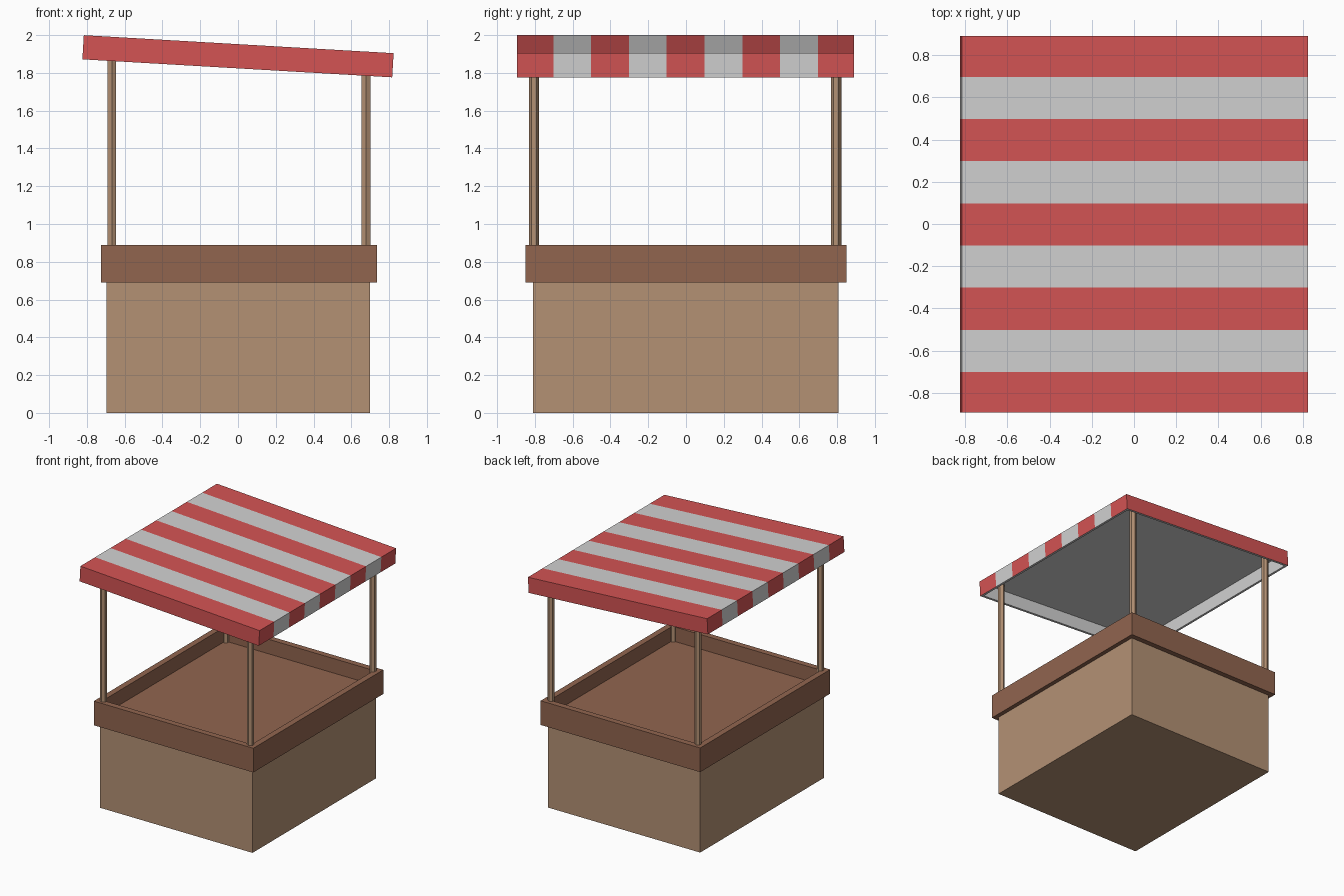
import bpy, bmesh, math
from mathutils import Vector, Matrix

if "Cube" in bpy.data.objects:
    bpy.data.objects.remove(bpy.data.objects["Cube"])


def srgb(r, g, b):
    lin = [((c / 255 + 0.055) / 1.055) ** 2.4 for c in (r, g, b)]
    return (*lin, 1.0)


def material(name, color):
    m = bpy.data.materials.new(name)
    m.diffuse_color = color
    m.use_nodes = True
    m.node_tree.nodes["Principled BSDF"].inputs["Base Color"].default_value = m.diffuse_color
    return m


RED = material("red cloth", srgb(212, 84, 84))
WHITE = material("white cloth", srgb(210, 210, 210))
LIGHT = material("light wood", srgb(180, 145, 116))
DARK = material("dark wood", srgb(145, 101, 79))


def add_object(name, bm, *mats):
    bmesh.ops.recalc_face_normals(bm, faces=bm.faces)
    mesh = bpy.data.meshes.new(name)
    bm.to_mesh(mesh)
    bm.free()
    for m in mats:
        mesh.materials.append(m)
    ob = bpy.data.objects.new(name, mesh)
    bpy.context.collection.objects.link(ob)
    return ob


def box(name, lo, hi, mat):
    lo, hi = Vector(lo), Vector(hi)
    bm = bmesh.new()
    bmesh.ops.create_cube(bm, size=1, matrix=Matrix.Translation((lo + hi) / 2)
                          @ Matrix.Diagonal((*(hi - lo), 1)))
    return add_object(name, bm, mat)


# Counter body
box("counter_body", (-0.695, -0.81, 0), (0.70, 0.807, 0.70), LIGHT)

# Display tray: four boards around a sunken floor
X0, X1, Y, Z0, Z1, T = -0.725, 0.735, 0.85, 0.69, 0.89, 0.05
box("tray_floor", (X0 + 0.02, -Y + 0.02, Z0), (X1 - 0.02, Y - 0.02, 0.77), DARK)
box("tray_front_board", (X0, -Y, Z0), (X1, -Y + T, Z1), DARK)
box("tray_back_board", (X0, Y - T, Z0), (X1, Y, Z1), DARK)
box("tray_left_board", (X0, -Y + T, Z0), (X0 + T, Y - T, Z1), DARK)
box("tray_right_board", (X1 - T, -Y + T, Z0), (X1, Y - T, Z1), DARK)

# Awning: open-bottomed tilted shell, striped outside and white inside
TILT, LENGTH, HEIGHT, MID_Z = 0.058, 1.643, 0.128, 1.888
bm = bmesh.new()
bmesh.ops.create_cube(bm, size=1, matrix=Matrix.Diagonal((LENGTH, 1.785, HEIGHT, 1)))
bottom = [f for f in bm.faces if f.normal.z < -0.9]
bmesh.ops.delete(bm, geom=bottom, context='FACES_ONLY')
for i in range(8):
    bmesh.ops.bisect_plane(bm, geom=bm.verts[:] + bm.edges[:] + bm.faces[:],
                           plane_co=(0, -0.7 + 0.2 * i, 0), plane_no=(0, 1, 0))
for f in bm.faces:
    stripe = min(8, max(0, math.floor((f.calc_center_median().y + 0.9) / 0.2)))
    f.material_index = stripe % 2
    if f.normal.z < 0.5 and f.normal.dot(f.calc_center_median()) < 0:
        f.normal_flip()
awning = add_object("awning", bm, RED, WHITE)
awning.location = (0, -0.002, MID_Z)
awning.rotation_euler.y = TILT
shell = awning.modifiers.new("thickness", 'SOLIDIFY')
shell.thickness = 0.02
shell.offset = -1
shell.use_even_offset = True
shell.material_offset = 1
shell.material_offset_rim = 1

# Six-sided corner posts, reaching from the tray up into the awning
for side, x in (("left", -0.668), ("right", 0.678)):
    for end, y in (("front", -0.805), ("back", 0.795)):
        top = MID_Z - x * math.tan(TILT) + HEIGHT / 2 - 0.012
        bm = bmesh.new()
        bmesh.ops.create_cone(bm, cap_ends=True, segments=6, radius1=0.027,
                              radius2=0.027, depth=top - 0.72)
        bm.verts.ensure_lookup_table()
        # Points of the hexagon lie along y
        if max(v.co.x for v in bm.verts) > 0.0265:
            bmesh.ops.rotate(bm, verts=bm.verts, matrix=Matrix.Rotation(math.pi / 6, 3, 'Z'))
        post = add_object(f"{end}_{side}_post", bm, LIGHT)
        post.location = (x, y, (top + 0.72) / 2)
